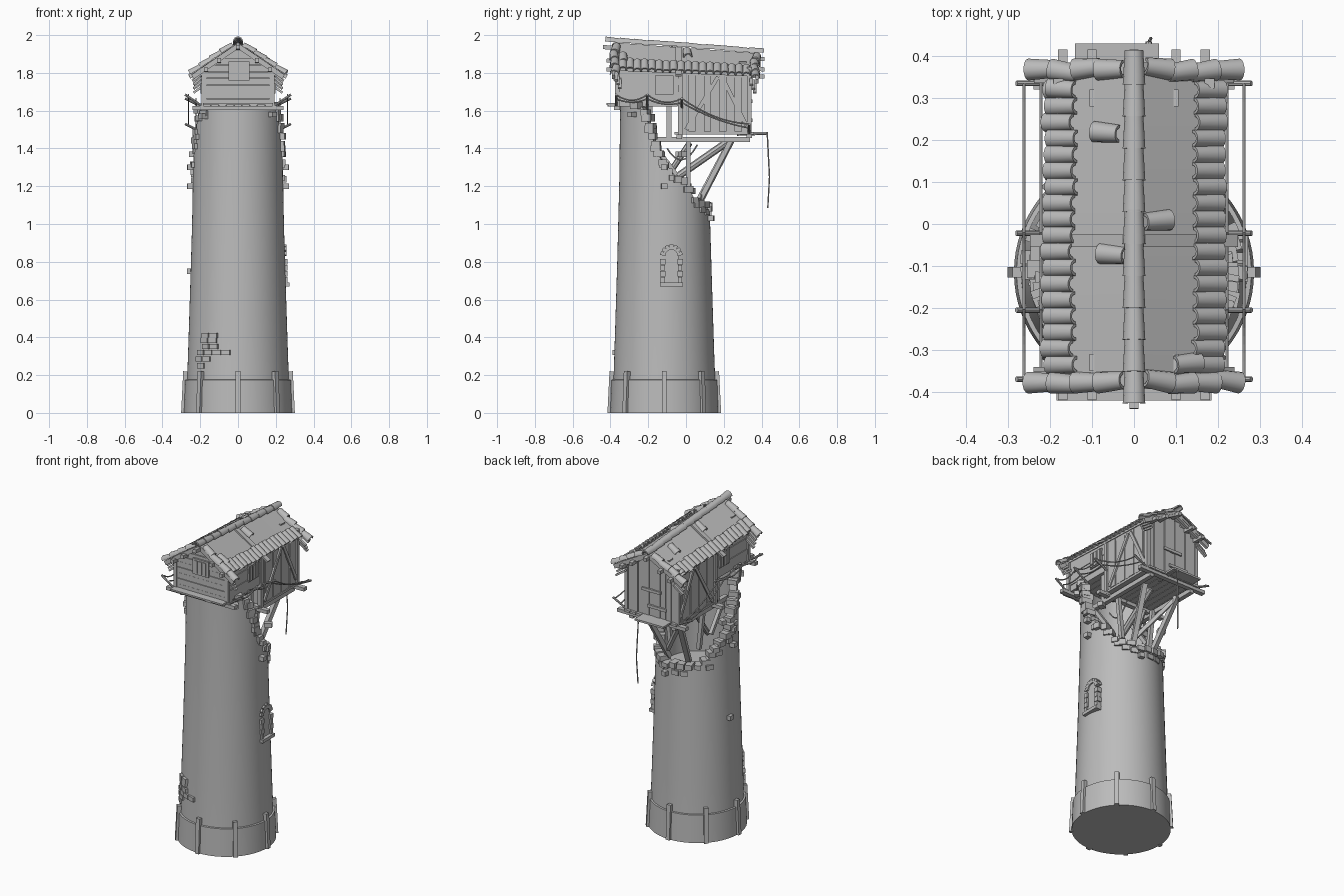
import bpy, bmesh, math, random
from mathutils import Matrix, Vector as V

if "Cube" in bpy.data.objects:
    bpy.data.objects.remove(bpy.data.objects["Cube"])

random.seed(7)
CY = -0.115                       # tower axis in y
parts = {}


def bm_of(name):
    return parts.setdefault(name, bmesh.new())


def box(name, loc, size, rot=Matrix.Identity(4)):
    m = Matrix.Translation(loc) @ rot @ Matrix.Diagonal((*size, 1))
    bmesh.ops.create_cube(bm_of(name), size=1, matrix=m)


def beam(name, p, q, w, h):
    p, q = V(p), V(q)
    d = q - p
    box(name, (p + q) / 2, (w, h, d.length), d.to_track_quat('Z', 'Y').to_matrix().to_4x4())


def rod(name, p, q, r, n=8):
    p, q = V(p), V(q)
    d = q - p
    m = Matrix.Translation((p + q) / 2) @ d.to_track_quat('Z', 'Y').to_matrix().to_4x4()
    bmesh.ops.create_cone(bm_of(name), cap_ends=True, segments=n, radius1=r, radius2=r,
                          depth=d.length, matrix=m)


def rope(name, p, q, sag, r=0.004, n=8):
    pts = [V(p).lerp(V(q), i / n) - V((0, 0, 4 * sag * i / n * (1 - i / n))) for i in range(n + 1)]
    for a, b in zip(pts, pts[1:]):
        rod(name, a, b, r, 6)


def loft(name, rings, cap=True, closed=False):
    """Skin matching closed rings of points."""
    bm = bm_of(name)
    vs = [[bm.verts.new(c) for c in ring] for ring in rings]
    n = len(vs[0])
    for a, b in zip(vs, vs[1:]):
        for i in range(n):
            j = (i + 1) % n
            bm.faces.new((a[i], a[j], b[j], b[i]))
    if cap:
        bm.faces.new(vs[0][::-1])
        bm.faces.new(vs[-1])


def tile(name, p, q, up, r1, r2, n=7):
    """Curved half-round roof tile running from p to q."""
    p, q, up = V(p), V(q), V(up)
    side = (q - p).cross(up).normalized()
    up = side.cross(q - p).normalized()
    ang = [math.pi * i / n for i in range(n + 1)]
    rings = []
    for c, r in ((p, r1), (q, r2)):
        arc = [c + side * r * math.cos(a) + up * r * math.sin(a) for a in ang]
        arc += [c + side * (r - .007) * math.cos(a) + up * (r - .007) * math.sin(a) for a in ang[::-1]]
        rings.append(arc)
    loft(name, rings)


def interp(table, t):
    for (a, za), (b, zb) in zip(table, table[1:]):
        if t <= b:
            return za + (zb - za) * max(0, (t - a) / (b - a))
    return table[-1][1]


# tower: tapered shell with a broken rear rim
BREAK = [(-.36, 1.625), (-.225, 1.62), (-.20, 1.53), (-.15, 1.37), (-.08, 1.27), (0, 1.21), (.05, 1.12), (.13, 1.08)]
TAPER = [(0, .277), (.2, .268), (.7, .252), (1.1, .24), (1.63, .233)]
N = 72


def top(a):
    return interp(BREAK, CY + .235 * math.sin(a))


def polar(a, r, z):
    return V((r * math.cos(a), CY + r * math.sin(a), z))


angs = [2 * math.pi * i / N for i in range(N)]
rings = []
for f in (0, .13, .3, .5, .75, 1):
    rings.append([polar(a, interp(TAPER, top(a) * f), top(a) * f) for a in angs])
rings.append([polar(a, interp(TAPER, top(a)) - .045, top(a)) for a in angs])
rings.append([polar(a, .195, 1.0) for a in angs])
loft('tower_wall', rings)

# stepped base with upright posts
loft('tower_base', [[polar(a, r, z) for a in angs] for r, z in ((.286, 0), (.28, .175), (.26, .178))])
for i in range(8):
    a = i * math.pi / 4
    beam('base_posts', polar(a, .288, 0), polar(a, .277, .22), .026, .026)


def stone(name, a, r, z, w, h, d=.05):
    box(name, polar(a, r, z), (d, w, h), Matrix.Rotation(a + random.uniform(-.12, .12), 4, 'Z'))


# rubble along the broken rim
last = None
for i in range(720):
    a = 2 * math.pi * i / 720
    p = polar(a, interp(TAPER, top(a)) - .02, top(a))
    if p.y > -.25 and (last is None or (p - last).length > .047):
        last = p
        stone('rim_stones', a, .222 + random.uniform(-.012, .01), p.z + random.uniform(-.012, .01),
              random.uniform(.035, .055), random.uniform(.028, .04), random.uniform(.05, .07))
        if i % 3:
            stone('rim_stones', a + .08, .225, p.z - .035, .045, .03, .05)
# stones jutting out of the wall
for a, z in ((0, 1.2), (0, 1.3), (math.pi, 1.2), (math.pi, 1.3), (.4, 1.37), (2.8, 1.37),
             (1.35, 1.03), (-.75, 1.58), (-2.4, 1.57), (3.0, .75)):
    stone('loose_stones', a, .247 if z > 1 else .25, z, .032, .028, .045)
for z, n, a0 in ((.25, 1, 3.9), (.285, 2, 3.85), (.32, 4, 3.9), (.352, 2, 4.03), (.385, 2, 4.0), (.41, 2, 4.02)):
    for k in range(n):
        stone('exposed_bricks', a0 + k * .19, .266, z, .046, .028, .02)

# arched window on the right side
WY = -.077
for s in (-1, 1):
    for k in range(4):
        box('window_frame', (.247, WY + s * .046, .705 + k * .032), (.03, .022 + .006 * (k % 2), .029))
for k in range(7):
    t = math.pi * (k + .5) / 7
    box('window_frame', (.243, WY + .045 * math.cos(t), .833 + .045 * math.sin(t)), (.03, .028, .019),
        Matrix.Rotation(t, 4, 'X'))
box('window_frame', (.252, WY, .68), (.04, .12, .02))
arch = [(WY + .036 * math.cos(math.pi * k / 10), .833 + .036 * math.sin(math.pi * k / 10)) for k in range(11)]
arch += [(WY - .036, .69), (WY + .036, .69)]
loft('window_shutter', [[(x, y, z) for y, z in arch] for x in (.22, .25)])


# roof surface
def ridge(y):
    return 1.962 - .075 * (y + .4)


def roof(x, y, lift=0):
    eave = 1.825 - .04 * (y + .4)
    return V((x, y, ridge(y) + (eave - ridge(y)) * abs(x) / .2 + lift))


ys = [-.385 + .77 * i / 6 for i in range(7)]
for s in (-1, 1):
    loft('roof_deck', [[roof(0, y), roof(s * .195, y), roof(s * .195, y, -.016), roof(0, y, -.016)] for y in ys])


# houses under the roof
def house(name, y0, y1, floor, w):
    loft(name, [[(-w, y, floor), (w, y, floor), roof(w, y, -.012), roof(0, y, -.012), roof(-w, y, -.012)]
                for y in (y0, y1)])


house('front_cabin', -.365, -.03, 1.625, .178)
house('rear_cabin', -.03, .335, 1.485, .176)

# roof tiles: eaves, verges, ridge and strays
for s in (-1, 1):
    up = (s * .6, 0, .8)
    y = -.335
    while y < .35:
        x = s * (.205 + random.uniform(-.006, .006))
        tile('eave_tiles', roof(x - s * .065, y, .004), roof(x, y, -.006), up, .020, .024)
        y += .0385
    for yv in (-.378, .368):
        for k in range(4):
            x0 = .025 + k * .055
            tile('verge_tiles', roof(s * x0, yv + random.uniform(-.012, .012), 0),
                 roof(s * (x0 + .062), yv, .004), up, .021, .026)
for k in range(11):
    y = -.428 + k * .076
    tile('ridge_tiles', roof(0, y, .002), roof(0, y + .082, .002 + random.uniform(0, .006)), (0, 0, 1), .027, .022)
for x, y in ((-.035, .215), (.025, .005), (-.02, -.075), (.095, -.335), (-.14, .32)):
    s = 1 if x > 0 else -1
    tile('stray_tiles', roof(x, y, .003), roof(x + s * .06, y + .005, .003), (s * .6, 0, .8), .021, .025)

# rafters, purlin ends and cross boards
for x in (-.17, -.1, 0, .1, .17):
    e = .44 if x == 0 else .42
    beam('purlins', roof(x, -e, -.028), roof(x, .415, -.028), .022, .022)
for s in (-1, 1):
    beam('cross_boards', roof(0, -.04, .006), roof(s * .245, -.04, .004), .03, .012)
    for y in (-.385, .375):
        beam('barge_boards', roof(0, y, -.018), roof(s * .24, y, -.018), .016, .026)
    for y in (-.33, .3):
        beam('cross_boards', roof(s * .1, y - .02, .003), roof(s * .1, y + .02, .003), .012, .008)
    for y in (-.37, .345):
        for k in range(3):
            beam('eave_battens', roof(s * .17, y + .01 * k, -.03 - .02 * k),
                 roof(s * .235, y + .01 * k, -.04 - .02 * k), .018, .012)

# wall boards and frames
for k in range(7):
    z = 1.645 + k * .036
    w = .176 if z < 1.82 else .176 * (1.955 - z) / .14
    box('front_boards', (random.uniform(-.004, .004), -.367, z), (2 * w, .012 + .005 * (k % 2), .034))
for s in (-1, 1):
    for k in range(5):
        box('front_side_boards', (s * .178, -.197, 1.645 + k * .036), (.01 + .005 * (k % 2), .33, .034))
    for k in range(9):
        box('rear_side_boards', (s * .177, -.01 + k * .041, 1.655), (.008 + .006 * (k % 2), .038, .33))
    for y, z in ((-.365, 1.62), (-.03, 1.46), (.335, 1.48)):
        beam('corner_posts', (s * .18, y, z), (s * .18, y, 1.83), .024, .024)
    beam('side_braces', (s * .185, .0, 1.50), (s * .185, .17, 1.78), .012, .02)
    beam('side_braces', (s * .185, .32, 1.52), (s * .185, .19, 1.78), .012, .02)
    box('side_shutter', (s * .186, -.115, 1.735), (.015, .1, .1))
    for k in range(3):
        box('side_shutter', (s * .192, -.147 + k * .032, 1.735), (.014, .022, .09))
    box('back_rails', (s * .02 - .02, .346, 1.60 + s * .05), (.13, .014, .018))
for k in range(9):
    x = -.156 + k * .039
    zt = roof(x, .34).z - .025
    box('back_boards', (x, .336, (1.485 + zt) / 2), (.036, .01 + .007 * (k % 2), zt - 1.485))
box('gable_window', (.005, -.377, 1.81), (.11, .014, .1))
for k in range(3):
    box('gable_window', (-.025 + k * .03, -.383, 1.81), (.02, .014, .08))

# floors and platform
for k in range(9):
    box('front_floor', (-.164 + k * .041, -.23, 1.63), (.038, .35 + random.uniform(0, .03), .014))
box('front_ledge', (0, -.39, 1.635), (.37, .06, .01))
for k in range(9):
    box('rear_floor', (-.164 + k * .041, .15, 1.48), (.038, .42, .014))
box('rear_platform', (-.04, .36, 1.482), (.2, .14, .012))
for y, z in ((-.365, 1.615), (-.035, 1.462), (.335, 1.465)):
    box('floor_beams', (0, y, z), (.48, .03, .022))
for s in (-1, 1):
    box('long_beams', (s * .15, .075, 1.447), (.028, .53, .028))
    beam('hanging_posts', (s * .15, -.09, 1.45), (s * .15, -.09, 1.63), .025, .025)
    # struts down to the broken wall
    beam('struts', (s * .12, .24, 1.44), (s * .07, .07, 1.11), .03, .026)
    beam('struts', (s * .13, .012, 1.45), (s * .10, .012, 1.18), .024, .024)
    beam('struts', (s * .14, -.19, 1.45), (s * .14, -.05, 1.26), .022, .022)
beam('struts', (-.12, .23, 1.43), (.09, .07, 1.13), .022, .022)
rod('prop_log', (.05, -.06, 1.24), (.06, .22, 1.435), .02)
rod('prop_log', (-.07, -.12, 1.22), (-.06, .02, 1.43), .016)

# outrigger sticks with rope rails
STICKS = ((-.37, 1.62, 1.685), (-.205, 1.62, 1.685), (-.022, 1.62, 1.665), (.335, 1.485, 1.53))
for s in (-1, 1):
    for y, z0, z1 in STICKS:
        rod('rail_sticks', (s * .17, y, z0 - .01), (s * .28, y, z1), .0065)
    for (y0, _, z0), (y1, _, z1) in zip(STICKS, STICKS[1:]):
        rope('rope_rails', (s * .262, y0, z0), (s * .262, y1, z1), .03)
        rope('rope_rails', (s * .222, y0, z0 - .022), (s * .222, y1, z1 - .022), .018)
rope('slack_rope', (.1, -.1, 1.40), (.1, .06, 1.42), .07)

# rope hanging off a pole at the rear
rod('rear_pole', (.035, .27, 1.475), (.035, .435, 1.48), .008)
rope('hanging_rope', (.035, .43, 1.48), (.04, .442, 1.25), 0, .004, 3)
rope('hanging_rope', (.04, .442, 1.25), (.035, .433, 1.085), 0, .004, 3)

# turn parts into objects
mat = bpy.data.materials.new('plain_grey')
mat.diffuse_color = (.5, .5, .5, 1)
mat.use_nodes = True
mat.node_tree.nodes["Principled BSDF"].inputs["Base Color"].default_value = mat.diffuse_color
for name, bm in parts.items():
    bmesh.ops.recalc_face_normals(bm, faces=bm.faces)
    me = bpy.data.meshes.new(name)
    bm.to_mesh(me)
    bm.free()
    me.materials.append(mat)
    ob = bpy.data.objects.new(name, me)
    bpy.context.collection.objects.link(ob)
    ob.select_set(True)
    bpy.context.view_layer.objects.active = ob
bpy.ops.object.shade_smooth_by_angle(angle=math.radians(35))
